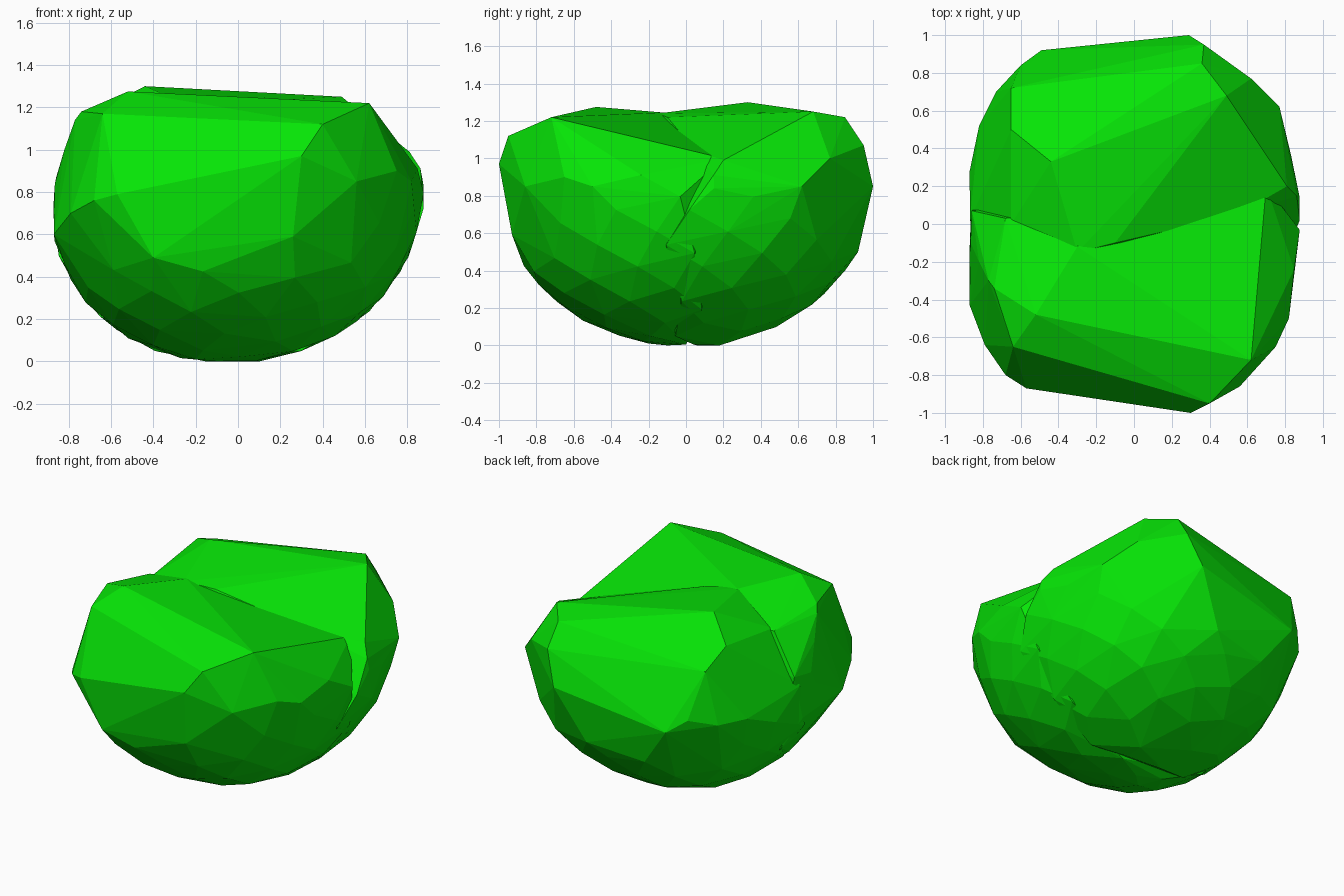
import bpy, bmesh, math, random

random.seed(4)

green = bpy.data.materials.new("leaf_green")
green.diffuse_color = (0.002, 0.78, 0.002, 1)


def bowl_points(side, count=180):
    """Evenly scattered points on the rounded underside of one lobe."""
    pts = []
    for i in range(count):
        c = 1 - 2 * (i + 0.5) / count
        a = i * math.pi * (3 - math.sqrt(5)) + (0.4 if side > 0 else 0)
        s = math.sqrt(1 - c * c)
        ca, sa = math.cos(a), math.sin(a)
        # slightly squared plan outline
        k = (abs(ca) ** 2.25 + abs(sa) ** 2.25) ** (-1 / 2.25)
        x, y, z = 0.88 * s * k * ca, 0.985 * s * k * sa, 0.8 - 0.8 * c
        if z > 0.98 or y * side < -0.12:
            continue
        # leave room for the large flat cuts on the outer face and crown
        if z > 0.5 and y * side > 0.62 and x < 0.55:
            continue
        if z > 0.85 and x < -0.3 and y * side > 0.5:
            continue
        # the left side hangs a little lower
        z += 0.09 * min(0, x)
        j = random.uniform(0.99, 1.004)
        pts.append((x * j, y * j, max(0, z)))
    return pts


def lobe(name, side, crown):
    """Faceted lobe: convex skin over the bowl and the crown corners."""
    bm = bmesh.new()
    for p in bowl_points(side) + crown:
        bm.verts.new(p)
    bmesh.ops.convex_hull(bm, input=bm.verts[:])
    loose = [v for v in bm.verts if not v.link_faces]
    bmesh.ops.delete(bm, geom=loose, context='VERTS')
    bmesh.ops.dissolve_limit(bm, angle_limit=math.radians(2),
                             verts=bm.verts[:], edges=bm.edges[:])
    bmesh.ops.recalc_face_normals(bm, faces=bm.faces[:])
    me = bpy.data.meshes.new(name)
    bm.to_mesh(me)
    bm.free()
    me.materials.append(green)
    ob = bpy.data.objects.new(name, me)
    bpy.context.collection.objects.link(ob)
    return ob


# Front half of the bush, crown sloping down toward the back
lobe("front_foliage", -1, [
    (0.40, -0.95, 1.12), (0.30, -1.0, 0.97), (-0.57, -0.87, 0.79),
    (-0.68, -0.80, 0.76), (-0.64, -0.65, 1.17), (-0.52, -0.48, 1.275),
    (0.62, -0.72, 1.22), (-0.74, -0.34, 1.18), (-0.77, -0.30, 1.14),
    (0.70, 0.20, 1.0), (-0.30, -0.12, 1.245), (-0.68, 0.03, 1.12),
    (-0.40, -0.88, 0.49), (0.26, -0.93, 0.59), (0.56, -0.86, 0.85),
    (0.75, -0.65, 0.90), (0.82, -0.50, 0.85), (-0.87, -0.43, 0.60),
    (-0.79, -0.64, 0.70), (-0.82, -0.20, 1.0), (-0.865, -0.10, 0.84),
    (-0.1, -0.1, 0), (-0.2, -0.2, 0.01)])

# Back half of the bush, crown with a ridge and a steep right slope
lobe("back_foliage", 1, [
    (-0.44, 0.33, 1.30), (0.49, 0.68, 1.25), (0.36, 0.85, 1.22),
    (0.37, 0.95, 1.07), (0.29, 1.0, 0.85), (-0.49, 0.92, 0.72),
    (-0.60, 0.84, 0.80), (-0.65, 0.72, 1.10), (-0.65, 0.50, 1.19),
    (-0.10, -0.10, 1.22), (-0.30, -0.15, 1.24), (0.55, 0.05, 1.04),
    (0.81, 0.20, 0.99), (0.875, 0.15, 0.84), (-0.65, 0.0, 1.12),
    (0.62, 0.77, 1.0), (0.77, 0.62, 0.85), (-0.73, 0.70, 0.75),
    (-0.82, 0.52, 0.75), (-0.87, 0.28, 0.65), (0.10, 0.92, 0.5),
    (0.1, 0.18, 0), (-0.1, 0.1, 0)])
